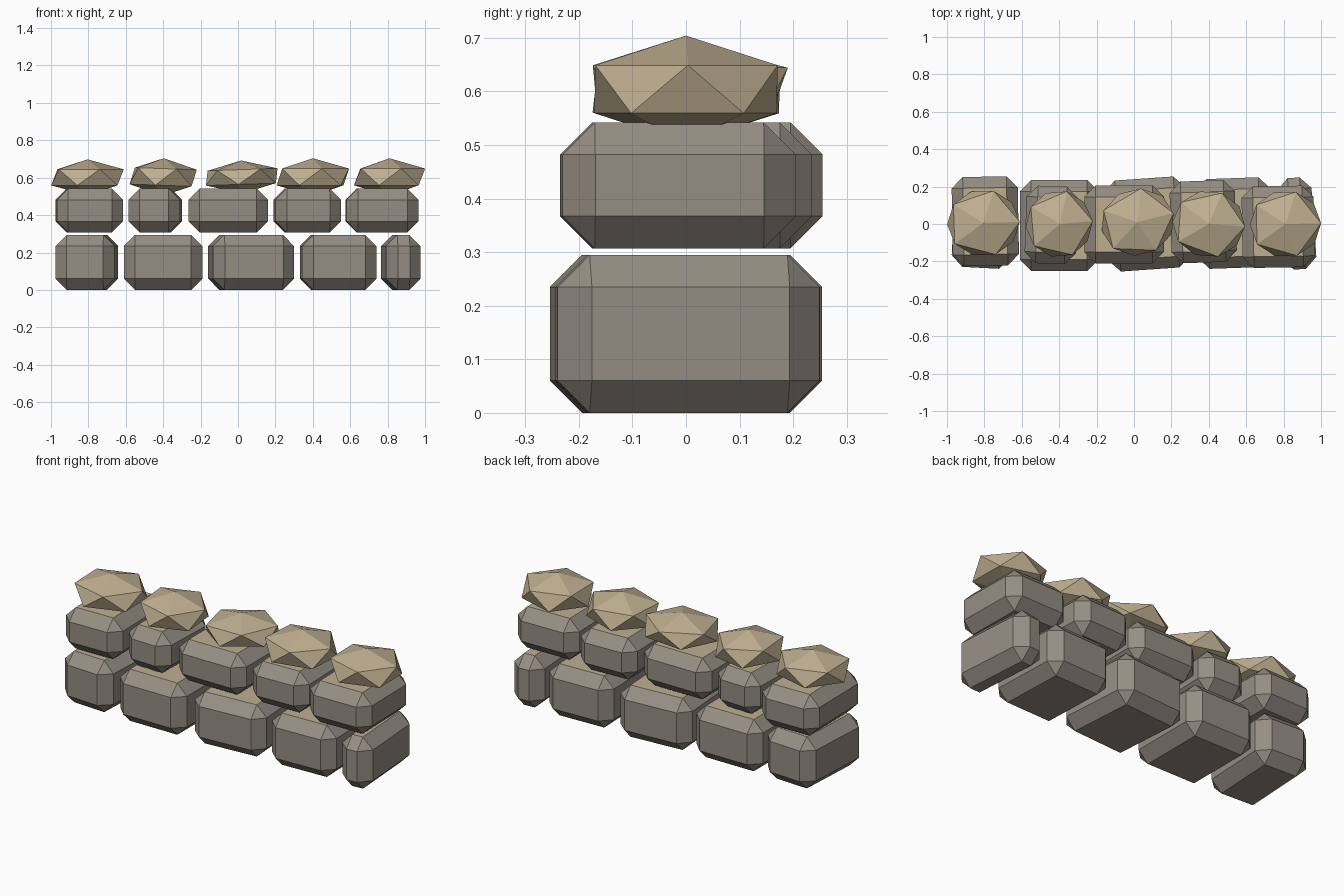
import bpy, bmesh
from math import radians, sin, cos
from mathutils import Matrix

cube = bpy.data.objects.get("Cube")
if cube:
    bpy.data.objects.remove(cube, do_unlink=True)


def make_material(name, colour):
    mat = bpy.data.materials.new(name)
    mat.use_nodes = True
    mat.diffuse_color = (*colour, 1)
    mat.node_tree.nodes["Principled BSDF"].inputs["Base Color"].default_value = (*colour, 1)
    return mat


grey = make_material("grey stone", (0.30, 0.27, 0.23))
tan = make_material("tan stone", (0.52, 0.43, 0.28))


def finish(bm, name, materials):
    mesh = bpy.data.meshes.new(name)
    bm.to_mesh(mesh)
    bm.free()
    for mat in materials:
        mesh.materials.append(mat)
    obj = bpy.data.objects.new(name, mesh)
    bpy.context.collection.objects.link(obj)
    return obj


def block(name, x0, x1, y0, y1, z0, z1, degrees, bevel=0.06):
    """Chamfered stone filling the given extents after its turn about z."""
    turn = radians(degrees)
    s, c = abs(sin(turn)), cos(turn)
    width = x1 - x0 - (y1 - y0 - 2 * bevel) * s
    depth = y1 - y0 - (x1 - x0 - 2 * bevel) * s
    bm = bmesh.new()
    bmesh.ops.create_cube(bm, size=1)
    bmesh.ops.scale(bm, vec=(width / c, depth / c, z1 - z0), verts=bm.verts)
    bmesh.ops.bevel(bm, geom=bm.edges[:], offset=bevel, segments=1,
                    affect='EDGES', profile=0.5)
    bm.normal_update()
    # The flat top of each stone is tan
    for face in bm.faces:
        face.material_index = int(face.normal.z > 0.95)
    place = Matrix.Translation(((x0 + x1) / 2, (y0 + y1) / 2, (z0 + z1) / 2))
    bm.transform(place @ Matrix.Rotation(turn, 4, 'Z'))
    finish(bm, name, [grey, tan])


def cap(name, x, y, z, radius, height, degrees, tilt):
    """Squashed faceted rock on top of the wall."""
    bm = bmesh.new()
    bmesh.ops.create_icosphere(bm, subdivisions=1, radius=1)
    bm.transform(Matrix.Translation((x, y, z))
                 @ Matrix.Rotation(radians(tilt), 4, 'Y')
                 @ Matrix.Rotation(radians(degrees), 4, 'Z')
                 @ Matrix.Diagonal((radius, 0.2, height, 1)))
    finish(bm, name, [tan])


# Lower course: x range, y range, turn
lower = [(-0.975, -0.64, -0.24, 0.25, -3),
         (-0.61, -0.19, -0.25, 0.235, 0),
         (-0.16, 0.30, -0.255, 0.255, 4),
         (0.33, 0.74, -0.24, 0.25, 2),
         (0.765, 0.975, -0.245, 0.25, 4)]
for i, spec in enumerate(lower, 1):
    block(f"lower_stone_{i}", *spec[:4], 0, 0.295, spec[4])

# Upper course
upper = [(-0.975, -0.615, -0.225, 0.255, 1),
         (-0.585, -0.30, -0.215, 0.205, -2),
         (-0.265, 0.16, -0.21, 0.205, 0),
         (0.19, 0.55, -0.21, 0.235, 2),
         (0.575, 0.965, -0.235, 0.205, 1)]
for i, spec in enumerate(upper, 1):
    block(f"upper_stone_{i}", *spec[:4], 0.307, 0.542, spec[4])

# Cap rocks: centre, radius, half height, turn, tilt
caps = [(-0.805, 0.005, 0.602, 0.217, 0.096, 2, 0),
        (-0.40, 0.0, 0.604, 0.20, 0.10, 5, 2),
        (0.02, 0.01, 0.604, 0.222, 0.088, 14, -2),
        (0.40, 0.0, 0.604, 0.217, 0.10, -4, 0),
        (0.81, 0.0, 0.604, 0.213, 0.10, 1, 0)]
for i, spec in enumerate(caps, 1):
    cap(f"cap_rock_{i}", *spec)
